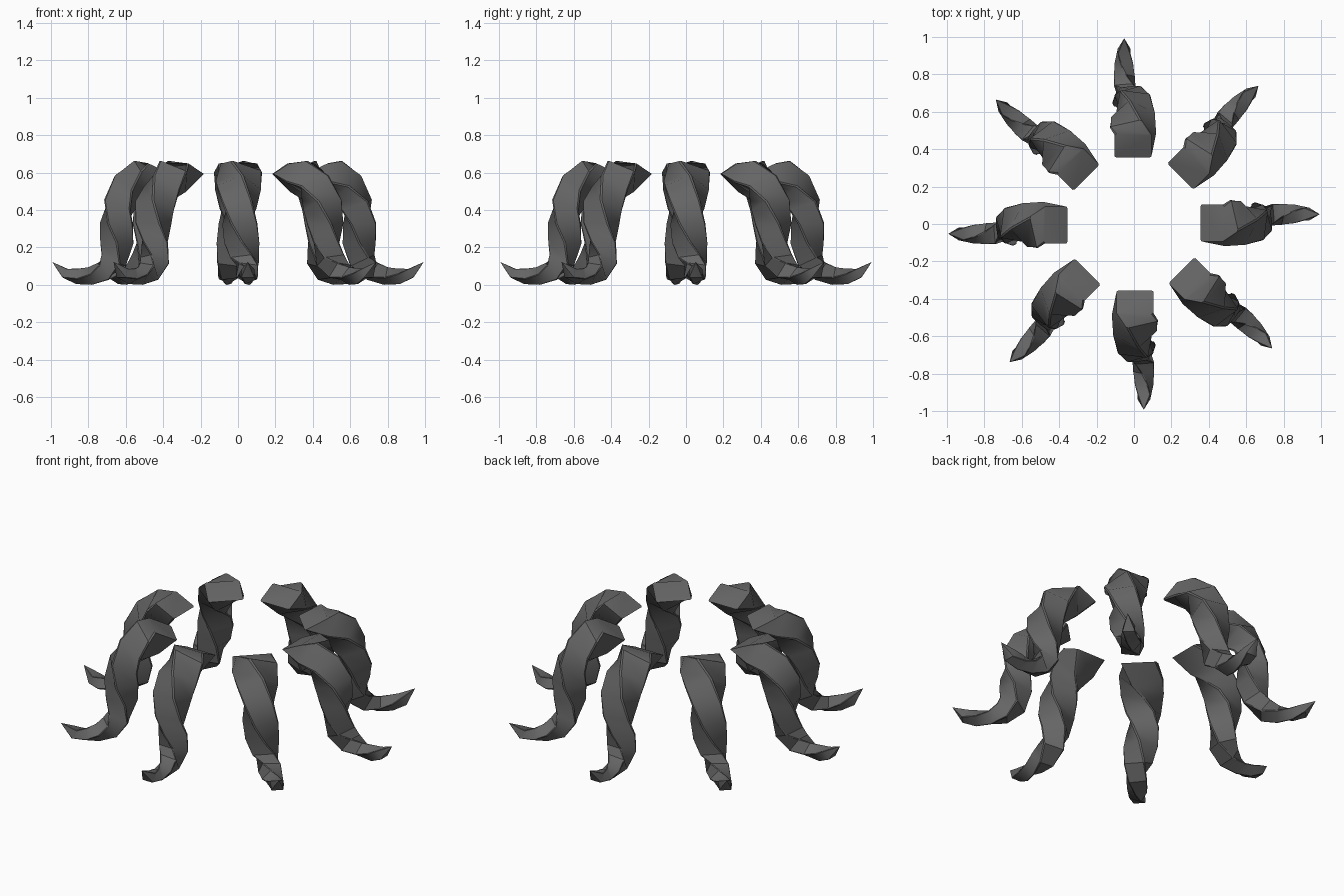
import bpy, bmesh, math
from mathutils import Vector, Matrix

if "Cube" in bpy.data.objects:
    bpy.data.objects.remove(bpy.data.objects["Cube"])

mat = bpy.data.materials.new("dark grey")
mat.diffuse_color = (0.13, 0.13, 0.13, 1)
mat.use_nodes = True
mat.node_tree.nodes["Principled BSDF"].inputs["Base Color"].default_value = mat.diffuse_color

# Spine of one leg: radius, height, sideways shift, half thickness, half width
SPINE = [
    (0.418, 0.620, 0.005, 0.070, 0.098),
    (0.500, 0.578, 0.005, 0.078, 0.095),
    (0.580, 0.515, 0.005, 0.078, 0.088),
    (0.635, 0.425, 0.005, 0.076, 0.082),
    (0.650, 0.325, 0.010, 0.072, 0.076),
    (0.648, 0.225, 0.020, 0.066, 0.070),
    (0.665, 0.130, 0.035, 0.058, 0.062),
    (0.720, 0.072, 0.048, 0.048, 0.052),
    (0.790, 0.047, 0.052, 0.036, 0.042),
    (0.860, 0.045, 0.054, 0.032, 0.038),
    (0.925, 0.062, 0.053, 0.027, 0.034),
]
TIP = (0.993, 0.122, 0.052)
TWIST = math.radians(27)      # turn per spine point


def section(c):
    """Square with small chamfered corners, unit half size."""
    return [(1, -c), (1, c), (c, 1), (-c, 1), (-1, c), (-1, -c), (-c, -1), (c, -1)]


def leg_mesh():
    bm = bmesh.new()
    rings = []
    for i, (r, z, t, a, b) in enumerate(SPINE):
        prev = SPINE[max(i - 1, 0)]
        nxt = SPINE[i + 1] if i + 1 < len(SPINE) else TIP
        tan = Vector((nxt[0] - prev[0], 0, nxt[1] - prev[1])).normalized()
        if i == 0:
            tan = Vector((0.43, 0, -0.9)).normalized()   # tilted top cap
        side = Vector((0, 1, 0))
        out = side.cross(tan) * -1
        if out.dot(Vector((1, 0, 1))) < 0:
            out = -out
        ca, sa = math.cos(TWIST * i), math.sin(TWIST * i)
        ring = []
        for u, v in section(0.9):
            p, q = u * ca - v * sa, u * sa + v * ca
            co = Vector((r, t, z)) + out * p * a + side * q * b
            co.z = max(co.z, 0.0)
            ring.append(bm.verts.new(co))
        rings.append(ring)
    n = len(rings[0])
    for lo, hi in zip(rings, rings[1:]):
        for k in range(n):
            bm.faces.new((lo[k], lo[(k + 1) % n], hi[(k + 1) % n], hi[k]))
    bm.faces.new(rings[0])
    tip = bm.verts.new((TIP[0], TIP[2], TIP[1]))
    for k in range(n):
        bm.faces.new((rings[-1][k], rings[-1][(k + 1) % n], tip))
    bmesh.ops.recalc_face_normals(bm, faces=bm.faces)
    me = bpy.data.meshes.new("twisted_leg")
    bm.to_mesh(me)
    bm.free()
    me.materials.append(mat)
    return me


# Eight legs around the centre
mesh = leg_mesh()
for k in range(8):
    ob = bpy.data.objects.new(f"twisted_leg_{k + 1}", mesh)
    bpy.context.collection.objects.link(ob)
    ob.matrix_world = Matrix.Rotation(k * math.pi / 4, 4, 'Z')

bpy.context.view_layer.objects.active = ob
ob.select_set(True)
bpy.ops.object.shade_smooth_by_angle(angle=math.radians(35))
